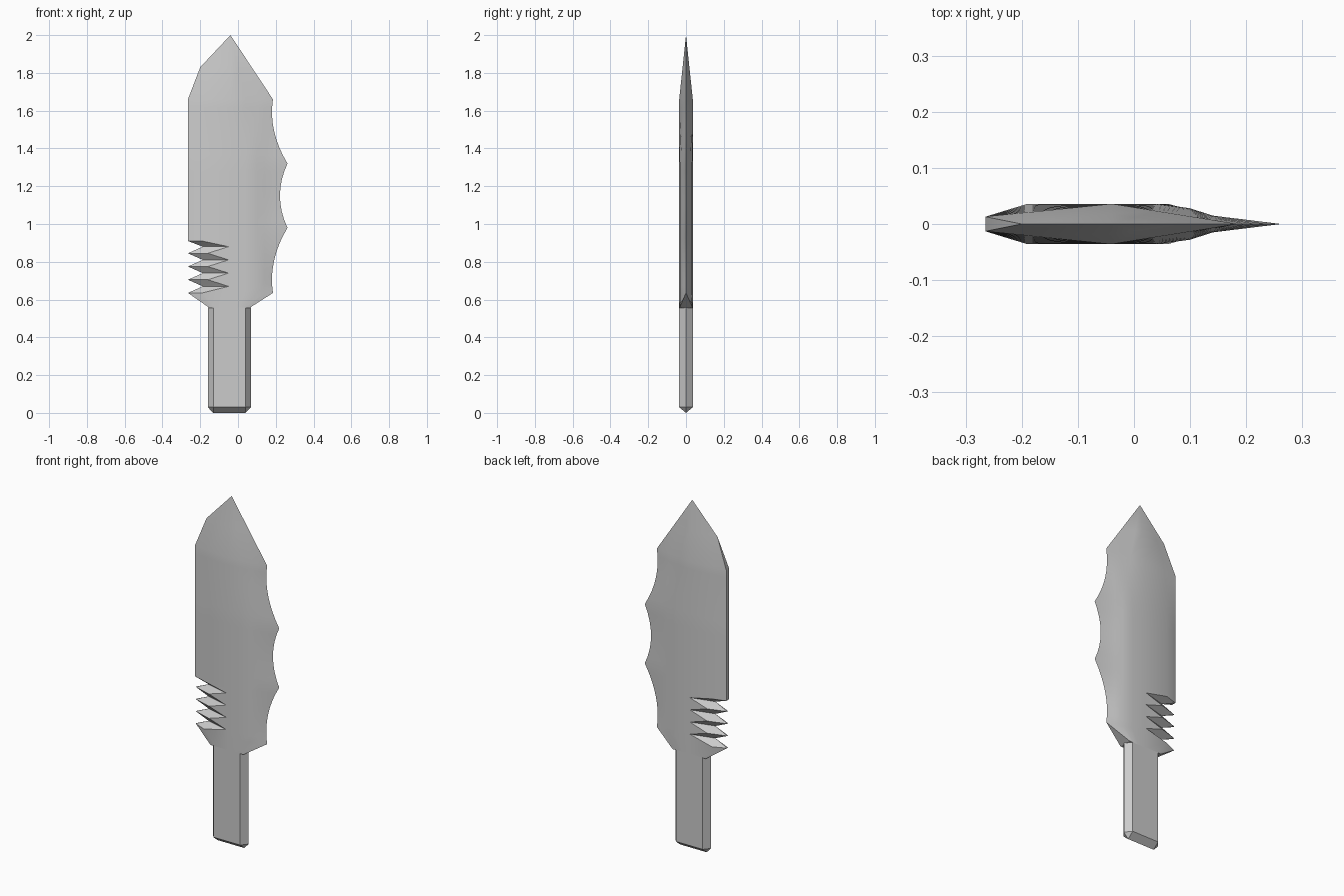
import bpy, bmesh

if "Cube" in bpy.data.objects:
    bpy.data.objects.remove(bpy.data.objects["Cube"])

T = 0.036          # half thickness
RIDGE = -0.04      # x of the tip and centre ridge


def lerp(a, b, t):
    return a + (b - a) * t


def finish(name, bm):
    bmesh.ops.remove_doubles(bm, verts=bm.verts, dist=1e-5)
    bmesh.ops.recalc_face_normals(bm, faces=bm.faces)
    me = bpy.data.meshes.new(name)
    bm.to_mesh(me)
    bm.free()
    ob = bpy.data.objects.new(name, me)
    bpy.context.collection.objects.link(ob)
    bpy.ops.object.select_all(action='DESELECT')
    ob.select_set(True)
    bpy.context.view_layer.objects.active = ob
    bpy.ops.object.shade_smooth_by_angle(angle=0.5)
    return ob


# scalloped cutting edge: three concave bites between four points
SCALLOPS = [(0.635, 0.185, 0.98, 0.262, 0.032),
            (0.98, 0.262, 1.32, 0.262, 0.040),
            (1.32, 0.262, 1.66, 0.185, 0.032)]


def cutting_edge(z):
    for z0, x0, z1, x1, sag in SCALLOPS:
        if z <= z1 + 1e-6:
            t = (z - z0) / (z1 - z0)
            return lerp(x0, x1, t) - 4 * sag * t * (1 - t)


# spine side: z, edge x, edge half thickness, bevel start x
SPINE = [(0.635, -0.265, 0.004, -0.19)]
for i in range(4):
    z = 0.67 + 0.07 * i
    SPINE.append((z, -0.187, 0.0, -0.05))
    if i < 3:
        SPINE.append((z + 0.035, -0.265, 0.004, -0.16))
SPINE += [(0.91, -0.265, 0.013, -0.19), (1.66, -0.265, 0.013, -0.19)]


def spine(z):
    for a, b in zip(SPINE, SPINE[1:]):
        if z <= b[0] + 1e-6:
            t = (z - a[0]) / (b[0] - a[0])
            return [lerp(a[k], b[k], t) for k in (1, 2, 3)]


def section(z):
    xl, tl, xb = spine(z)
    xr = cutting_edge(z)
    # bevels flatten into one straight slope towards the tip
    b = min(1.0, max(0.0, (1.66 - z) / 0.34))
    pts = [(xl, tl)]
    full = [(xb, T), (max(RIDGE, xb + 0.005), T), (0.04, T), (0.1, 0.028), (0.14, 0.015)]
    for i, (x, y) in enumerate(full):
        if i == 0:
            straight = lerp(tl, T, (x - xl) / (RIDGE - xl))
        else:
            straight = lerp(T, 0, (x - RIDGE) / (xr - RIDGE))
        pts.append((x, lerp(straight, y, b)))
    return pts + [(xr, 0.0)]


# blade: loft of cross-sections from the guard to the tip
levels = {round(s[0], 3) for s in SPINE}
for z0, _, z1, _, _ in SCALLOPS:
    levels |= {round(lerp(z0, z1, k / 8), 3) for k in range(9)}
rows = [(0.555, [(x, T) for x in (-0.15, -0.12, RIDGE, 0.0, 0.03, 0.045, 0.06)])]
rows += [(z, section(z)) for z in sorted(levels)]

# clipped tip
top = rows[-1][1]
mid = []
for i, (x, y) in enumerate(top):
    mid.append((lerp(x, RIDGE, 0.5), y * 0.5))
mid[0] = (-0.2, 0.0)
mid[1] = (lerp(-0.2, RIDGE, 1 / 3), 0.006)
rows += [(1.83, mid), (2.0, [(RIDGE, 0.0)] * 7)]

bm = bmesh.new()
rings = []
for z, pts in rows:
    loop = [(x, -y, z) for x, y in pts] + [(x, y, z) for x, y in reversed(pts)]
    rings.append([bm.verts.new(p) for p in loop])
for a, b in zip(rings, rings[1:]):
    n = len(a)
    for i in range(n):
        j = (i + 1) % n
        bm.faces.new((a[i], a[j], b[j], b[i]))
bm.faces.new(rings[0])
finish("blade", bm)

# handle: hexagonal bar with a chamfered foot
bm = bmesh.new()
cx = -0.046
for s in (-1, 1):
    for z in (0.03, 0.557):
        bm.verts.new((cx + s * 0.114, 0, z))
        for y in (-T, T):
            bm.verts.new((cx + s * 0.085, y, z))
    bm.verts.new((cx + s * 0.085, 0, 0))
bmesh.ops.convex_hull(bm, input=bm.verts)
bmesh.ops.dissolve_limit(bm, angle_limit=0.02, verts=bm.verts, edges=bm.edges)
ob = finish("handle", bm)
for p in ob.data.polygons:
    p.use_smooth = False
